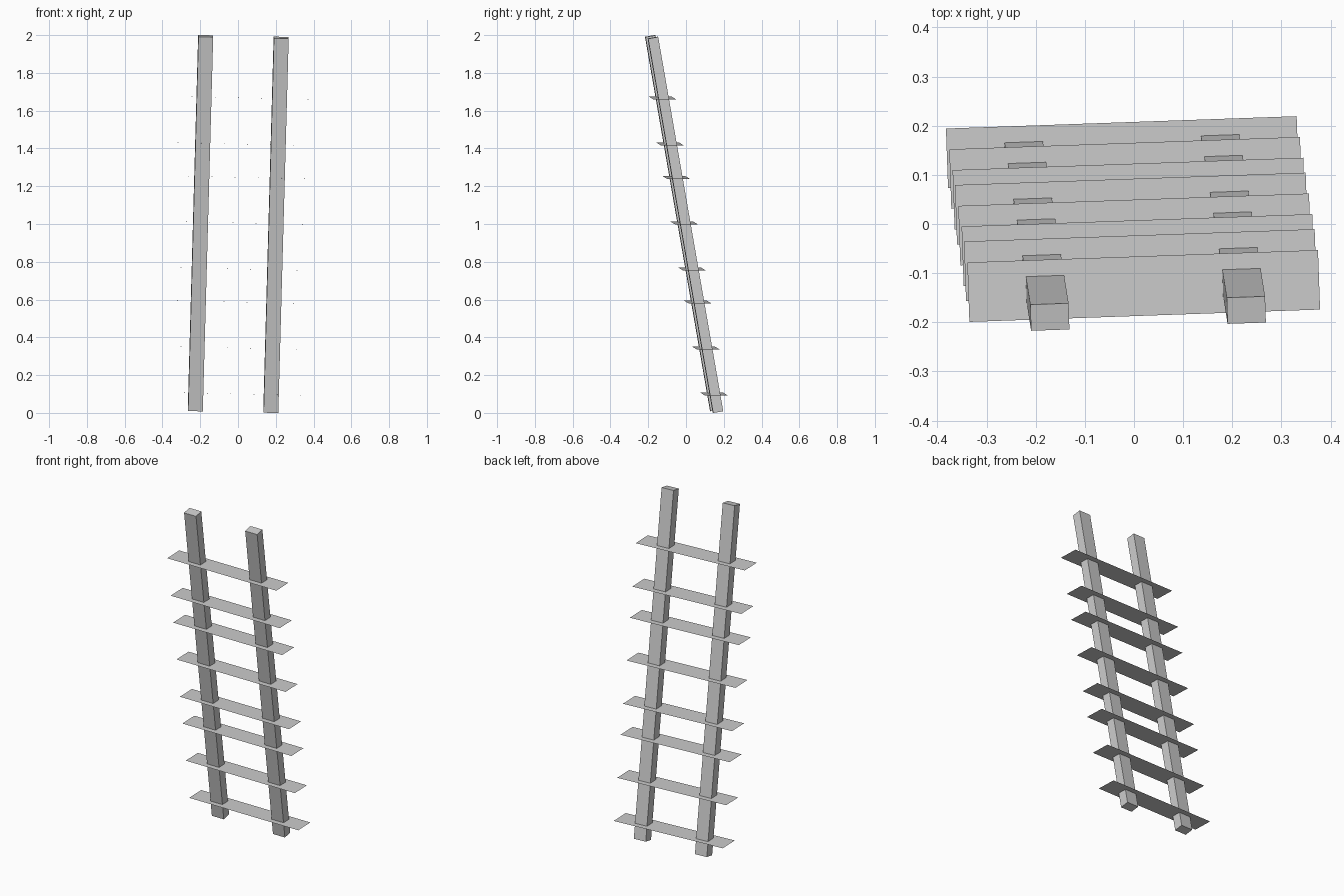
import bpy
from mathutils import Vector, Matrix

if "Cube" in bpy.data.objects:
    bpy.data.objects.remove(bpy.data.objects["Cube"])

# Ladder frame: leaning rail axis, and the slightly rolled width direction
AXIS = Vector((0.0277, -0.1738, 1.0))
W = AXIS.normalized()
U = Vector((0.9992, 0.035, -0.0205))
U = (U - W * U.dot(W)).normalized()
V = W.cross(U)
MID = Vector((0.0012, -0.010, 1.0))


def place(obj, name, x, y, z, loc):
    """Name the object, bake the three scaled axes into its mesh and position it."""
    obj.name = name
    obj.data.name = name
    m = Matrix((x, y, z)).transposed()
    obj.data.transform(m.to_4x4())
    obj.location = loc


# Two square-cut leaning rails
for side, label in ((-1, "left"), (1, "right")):
    bpy.ops.mesh.primitive_cube_add(size=1)
    place(bpy.context.object, label + "_rail",
          U * 0.078, V * 0.054, W * 2.012, MID + U * 0.2 * side)

# Thin flat treads, level front to back and unevenly spaced
depth_dir = Vector((0, 0, 1)).cross(U).normalized()
for i, z in enumerate((0.101, 0.344, 0.587, 0.762, 1.006, 1.247, 1.423, 1.668)):
    bpy.ops.mesh.primitive_plane_add(size=1)
    place(bpy.context.object, f"tread_{i + 1}",
          U * 0.714, depth_dir * 0.121, U.cross(depth_dir), MID + AXIS * (z - 1.0))
